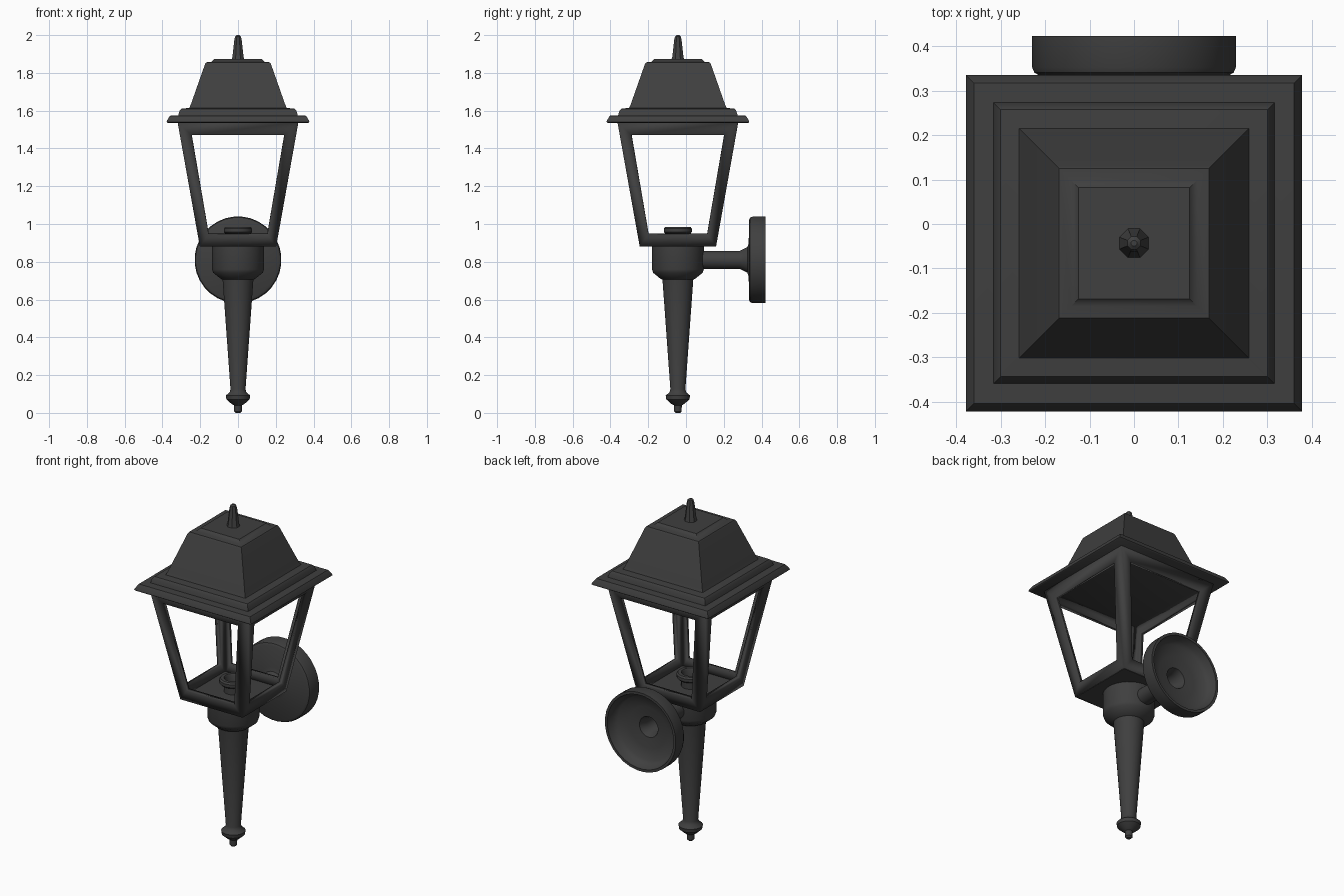
import bpy, bmesh, math
from mathutils import Matrix, Vector

if "Cube" in bpy.data.objects:
    bpy.data.objects.remove(bpy.data.objects["Cube"])

AXIS_Y = -0.043   # centre line of the lantern
ARM_Z = 0.81      # height of the wall bracket

black = bpy.data.materials.new("black_metal")
black.use_nodes = True
black.diffuse_color = (0.05, 0.05, 0.05, 1)
black.node_tree.nodes["Principled BSDF"].inputs["Base Color"].default_value = (0.05, 0.05, 0.05, 1)


def finish(name, bm, angle=35):
    bmesh.ops.remove_doubles(bm, verts=bm.verts, dist=1e-5)
    bmesh.ops.recalc_face_normals(bm, faces=bm.faces)
    mesh = bpy.data.meshes.new(name)
    bm.to_mesh(mesh)
    bm.free()
    mesh.materials.append(black)
    obj = bpy.data.objects.new(name, mesh)
    bpy.context.collection.objects.link(obj)
    bpy.ops.object.select_all(action='DESELECT')
    obj.select_set(True)
    bpy.context.view_layer.objects.active = obj
    bpy.ops.object.shade_smooth_by_angle(angle=math.radians(angle))
    return obj


def lathe(name, profile, sides, matrix=Matrix.Translation((0, AXIS_Y, 0)), angle=35):
    """Turn (radius, height) points around z; four sides give a square with that half width."""
    bm = bmesh.new()
    grow = math.sqrt(2) if sides == 4 else 1
    rings = []
    for r, h in profile:
        ring = []
        for i in range(sides):
            a = 2 * math.pi * (i + 0.5) / sides
            ring.append(bm.verts.new((r * grow * math.cos(a), r * grow * math.sin(a), h)))
        rings.append(ring)
    for low, high in zip(rings, rings[1:]):
        for i in range(sides):
            j = (i + 1) % sides
            bm.faces.new((low[i], low[j], high[j], high[i]))
    bm.faces.new(rings[0])
    bm.faces.new(rings[-1])
    bm.transform(matrix)
    return finish(name, bm, angle)


# Tapered stem with cup and bottom drop
lathe("stem", [(0.012, 0), (0.02, 0.008), (0.021, 0.04), (0.035, 0.048), (0.062, 0.072),
               (0.065, 0.092), (0.045, 0.108), (0.04, 0.125), (0.082, 0.705),
               (0.095, 0.712), (0.132, 0.742), (0.138, 0.76), (0.138, 0.885)], 28)

# Bulb socket, open at the top
lathe("bulb_socket", [(0.05, 0.89), (0.05, 0.945), (0.068, 0.95), (0.075, 0.958),
                      (0.075, 0.975), (0.068, 0.984), (0.05, 0.984), (0.045, 0.975),
                      (0.045, 0.905)], 24)

# Floor of the lantern
lathe("lantern_floor", [(0.196, 0.88), (0.198, 0.905)], 4)

# Window frame: four sloping panels with openings
bm = bmesh.new()
outer = [(-0.202, 0.88), (0.202, 0.88), (0.32, 1.54), (-0.32, 1.54)]
opening = [(-0.155, 0.945), (0.155, 0.945), (0.245, 1.47), (-0.245, 1.47)]


def panel_point(x, z, turn):
    y = -(0.202 + (z - 0.88) * 0.118 / 0.66)
    return turn @ Vector((x, y, z))


for side in range(4):
    turn = Matrix.Rotation(side * math.pi / 2, 3, 'Z')
    rim = [bm.verts.new(panel_point(x, z, turn)) for x, z in outer]
    hole = [bm.verts.new(panel_point(x, z, turn)) for x, z in opening]
    for i in range(4):
        j = (i + 1) % 4
        bm.faces.new((rim[i], rim[j], hole[j], hole[i]))
bm.transform(Matrix.Translation((0, AXIS_Y, 0)))
frame = finish("window_frame", bm)
solid = frame.modifiers.new("thickness", 'SOLIDIFY')
solid.thickness = 0.028
solid.offset = -1
solid.use_even_offset = True

# Stepped roof
lathe("roof", [(0.372, 1.535), (0.378, 1.54), (0.376, 1.548), (0.36, 1.573), (0.316, 1.575),
               (0.31, 1.598), (0.3, 1.61), (0.258, 1.615), (0.25, 1.632), (0.174, 1.848),
               (0.168, 1.856), (0.142, 1.858), (0.125, 1.874)], 4, angle=40)

# Finial
lathe("finial", [(0.036, 1.872), (0.032, 1.885), (0.021, 1.975), (0.016, 1.993), (0.007, 2.0)], 8)

# Bracket arm and hollow wall plate, turned to run along y
to_back = Matrix.Translation((0, 0, ARM_Z)) @ Matrix.Rotation(-math.pi / 2, 4, 'X')
lathe("wall_bracket", [(0.048, 0.05), (0.048, 0.285), (0.058, 0.305), (0.068, 0.325),
                       (0.09, 0.332), (0.212, 0.333), (0.225, 0.34), (0.23, 0.352),
                       (0.23, 0.422), (0.215, 0.422), (0.205, 0.385), (0.185, 0.365),
                       (0.12, 0.352), (0.06, 0.345), (0.044, 0.3), (0.044, 0.1)],
      32, to_back)
